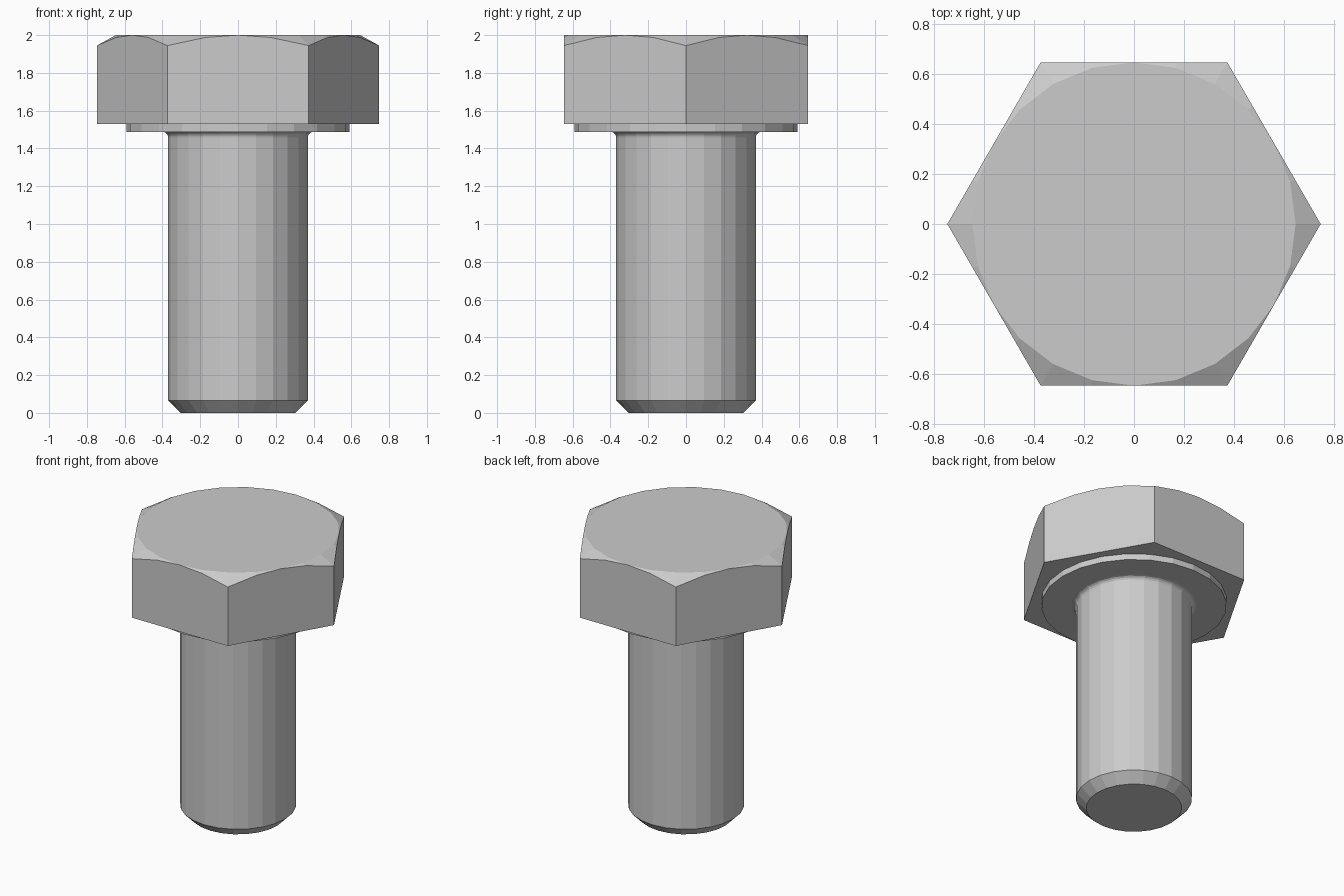
import bpy, bmesh
from math import sin, cos, pi, tan, radians

if "Cube" in bpy.data.objects:
    bpy.data.objects.remove(bpy.data.objects["Cube"])

N = 24                 # sides of every round section
APOTHEM = 0.647        # hexagon centre to flat
SHANK, FILLET = 0.37, 0.03
SEAT_Z, HEAD_Z, TOP_Z = 1.488, 1.53, 2.0


def hex_radius(a):
    """Distance from the axis to the hexagon outline at angle a (corner on +x)."""
    return APOTHEM / cos(a % (pi / 3) - pi / 6)


def circle(r, z):
    return lambda a: (r, z)


# tapered tip and plain shank
rings = [circle(0.305, 0), circle(SHANK, 0.066)]

# fillet under the head
for i in range(5):
    t = i / 4 * pi / 2
    rings.append(circle(SHANK + FILLET * (1 - cos(t)), SEAT_Z - FILLET * (1 - sin(t))))

# washer face
rings += [circle(0.591, SEAT_Z), circle(0.591, HEAD_Z)]

# hexagon head, with a 30 degree conical chamfer cutting the corners
rings.append(lambda a: (hex_radius(a), HEAD_Z))
rings.append(lambda a: (hex_radius(a), TOP_Z - (hex_radius(a) - APOTHEM) * tan(radians(29))))
rings.append(circle(APOTHEM, TOP_Z))

# loft all rings into one closed solid
bm = bmesh.new()
loops = []
for ring in rings:
    loop = []
    for k in range(N):
        a = 2 * pi * k / N
        r, z = ring(a)
        loop.append(bm.verts.new((r * cos(a), r * sin(a), z)))
    loops.append(loop)
for lo, hi in zip(loops, loops[1:]):
    for k in range(N):
        j = (k + 1) % N
        bm.faces.new((lo[k], lo[j], hi[j], hi[k]))
bm.faces.new(loops[0][::-1])
bm.faces.new(loops[-1])

# chamfer meets the top at the middle of each flat; merge flat regions
bmesh.ops.remove_doubles(bm, verts=bm.verts, dist=1e-4)
bmesh.ops.dissolve_limit(bm, angle_limit=radians(0.5), verts=bm.verts, edges=bm.edges)
bmesh.ops.recalc_face_normals(bm, faces=bm.faces)

mesh = bpy.data.meshes.new("hex_bolt")
bm.to_mesh(mesh)
bm.free()
bpy.context.collection.objects.link(bpy.data.objects.new("hex_bolt", mesh))
